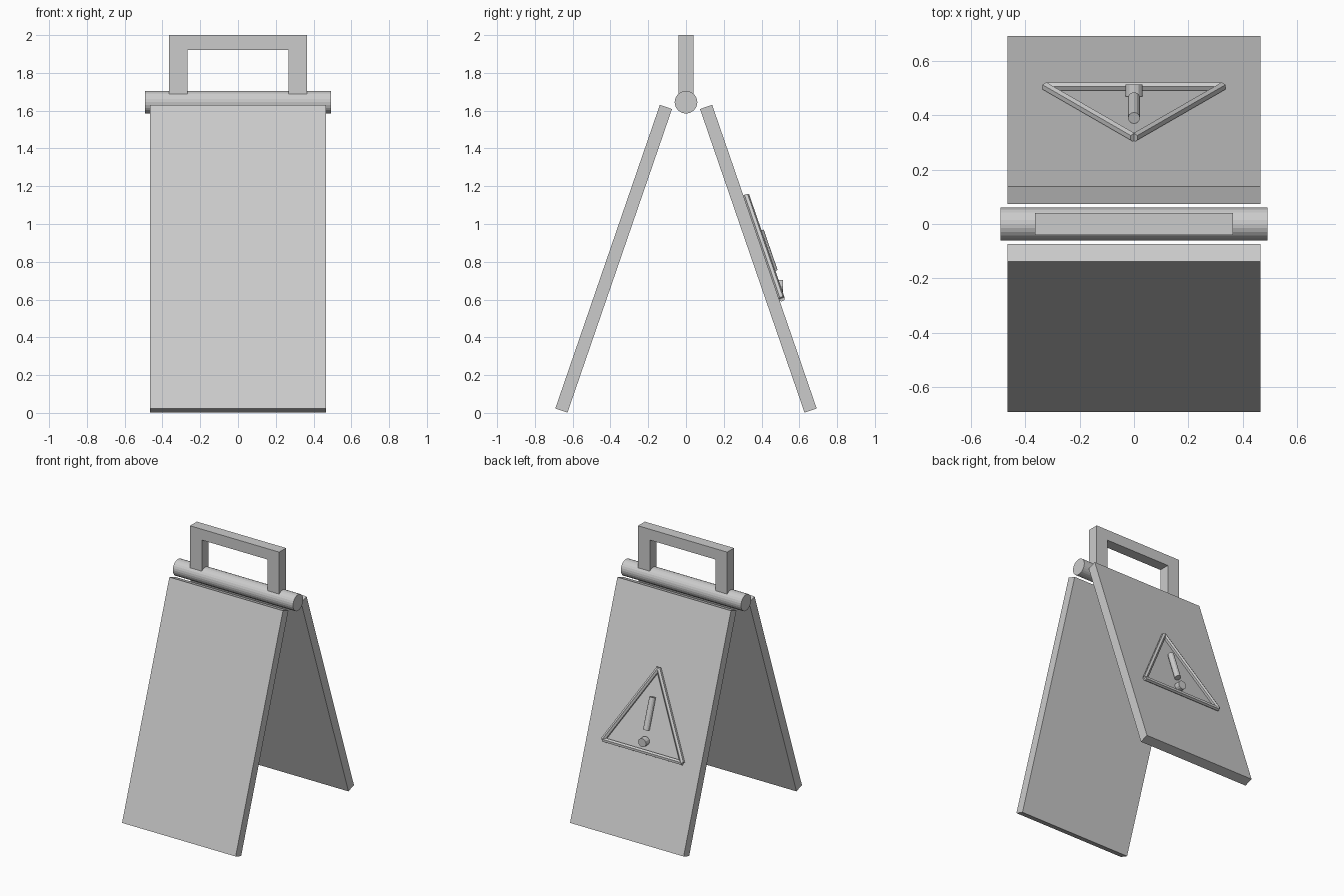
import bpy, bmesh, math
from mathutils import Vector, Matrix

if "Cube" in bpy.data.objects:
    bpy.data.objects.remove(bpy.data.objects["Cube"])

TILT = math.radians(19)
PANEL_C = Vector((0, 0.383, 0.816))      # centre of the back panel


def finish(name, bm):
    bmesh.ops.recalc_face_normals(bm, faces=bm.faces)
    me = bpy.data.meshes.new(name)
    bm.to_mesh(me)
    bm.free()
    ob = bpy.data.objects.new(name, me)
    bpy.context.collection.objects.link(ob)
    return ob


def panel(name, side):
    bm = bmesh.new()
    m = (Matrix.Translation((0, side * PANEL_C.y, PANEL_C.z))
         @ Matrix.Rotation(side * TILT, 4, 'X')
         @ Matrix.Diagonal((0.93, 0.068, 1.70, 1)))
    bmesh.ops.create_cube(bm, size=1, matrix=m)
    return finish(name, bm)


def rod(name, p0, p1, r, sides):
    p0, p1 = Vector(p0), Vector(p1)
    d = p1 - p0
    m = Matrix.Translation((p0 + p1) / 2) @ d.to_track_quat('Z', 'Y').to_matrix().to_4x4()
    bm = bmesh.new()
    bmesh.ops.create_cone(bm, cap_ends=True, segments=sides, radius1=r,
                          radius2=r, depth=d.length, matrix=m)
    return finish(name, bm)


def on_panel(u, v, n):
    """Point on the back panel: across, up the slope, out from its mid plane."""
    s, c = math.sin(TILT), math.cos(TILT)
    return PANEL_C + Vector((u, -s * v + c * n, c * v + s * n))


# Two leaning panels
panel("front_panel", -1)
panel("back_panel", 1)

# Hinge bar
rod("hinge_bar", (-0.492, 0, 1.645), (0.492, 0, 1.645), 0.06, 24)

# Carry handle: U-shaped profile extruded in depth
profile = [(-0.365, 1.68), (-0.365, 2.0), (0.365, 2.0), (0.365, 1.68),
           (0.268, 1.68), (0.268, 1.92), (-0.268, 1.92), (-0.268, 1.68)]
bm = bmesh.new()
face = bm.faces.new([bm.verts.new((x, -0.04, z)) for x, z in profile])
ext = bmesh.ops.extrude_face_region(bm, geom=[face])
bmesh.ops.translate(bm, vec=(0, 0.08, 0),
                    verts=[g for g in ext["geom"] if isinstance(g, bmesh.types.BMVert)])
finish("carry_handle", bm)

# Warning triangle of three thin bars
corners = [(-0.325, -0.238), (0.325, -0.238), (0, 0.337)]
for i, name in enumerate(("base", "right", "left")):
    a, b = corners[i], corners[(i + 1) % 3]
    rod("triangle_" + name, on_panel(*a, 0.048), on_panel(*b, 0.048), 0.017, 6)

# Exclamation mark: stroke and dot
rod("mark_stroke", on_panel(0, -0.09, 0.055), on_panel(0, 0.137, 0.055), 0.022, 12)
rod("mark_dot", (0, 0.47, 0.672), (0, 0.513, 0.672), 0.032, 12)
